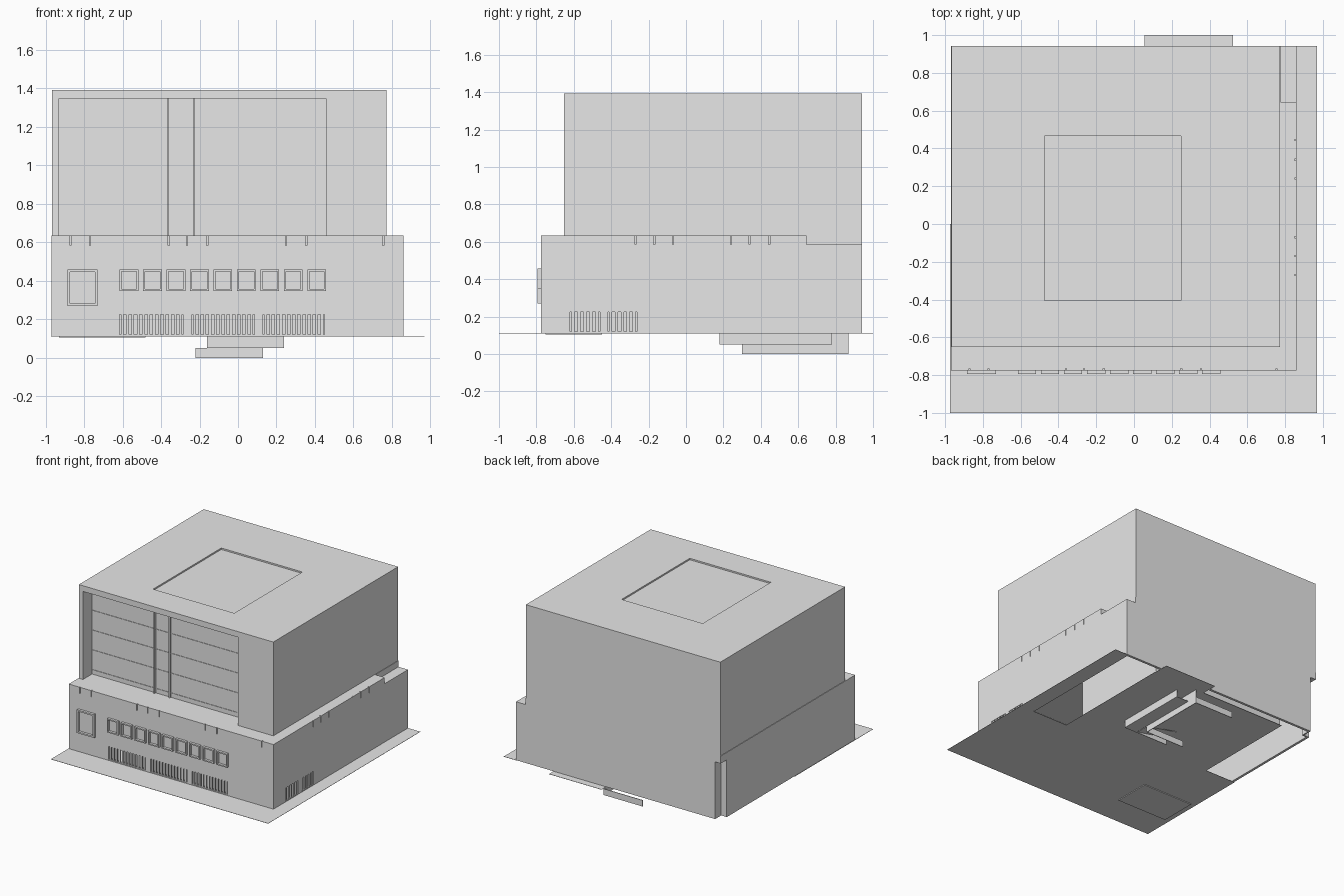
import bpy
import bmesh

old = bpy.data.objects.get("Cube")
if old:
    bpy.data.objects.remove(old, do_unlink=True)

GREY = (0.8, 0.8, 0.8, 1.0)
mat = bpy.data.materials.new("plain grey")
mat.use_nodes = True
mat.diffuse_color = GREY
mat.node_tree.nodes["Principled BSDF"].inputs["Base Color"].default_value = GREY


def add_box(bm, x0, x1, y0, y1, z0, z1):
    cube = bmesh.ops.create_cube(bm, size=1)["verts"]
    for v in cube:
        v.co.x = x1 if v.co.x > 0 else x0
        v.co.y = y1 if v.co.y > 0 else y0
        v.co.z = z1 if v.co.z > 0 else z0


def boxes(name, items):
    """One object made of axis-aligned boxes (x0, x1, y0, y1, z0, z1)."""
    bm = bmesh.new()
    for b in items:
        add_box(bm, *b)
    mesh = bpy.data.meshes.new(name)
    bm.to_mesh(mesh)
    bm.free()
    mesh.materials.append(mat)
    obj = bpy.data.objects.new(name, mesh)
    bpy.context.collection.objects.link(obj)
    return obj


def cut(obj, name, items):
    """Cut boxes out of an object with a hidden helper."""
    tool = boxes(name, items)
    tool.hide_render = True
    tool.hide_set(True)
    tool.display_type = "WIRE"
    mod = obj.modifiers.new(name, "BOOLEAN")
    mod.operation = "DIFFERENCE"
    mod.solver = "EXACT"
    mod.object = tool


# Main levels and planes
LEFT, RIGHT, FRONT, BACK = -0.97, 0.86, -0.775, 0.942
GROUND, LEDGE, TOP = 0.113, 0.635, 1.393
SILL, HEAD = 0.12, 0.225

# Lower storey: hollow shell, open underneath
base = boxes("lower_storey", [(LEFT, RIGHT, FRONT, BACK, GROUND, LEDGE)])
cut(base, "interior_cutter", [(LEFT + .02, RIGHT - .02, FRONT + .02, BACK - .02, 0, .57)])
cut(base, "ledge_step_cutter", [(.775, 1, .645, 1, .585, 1)])
cut(base, "back_corner_cutter", [(-1, -.92, .865, 1, 0, .575)])

# Ground-floor openings
front_bays = [(-.615, -.285), (-.24, .085), (.13, .45)]
side_bays = [(-.62, -.46), (-.418, -.262)]
cut(base, "front_opening_cutter",
    [(a, b, FRONT - .05, FRONT + .05, SILL, HEAD) for a, b in front_bays])
cut(base, "side_opening_cutter",
    [(RIGHT - .05, RIGHT + .05, a, b, SILL, HEAD) for a, b in side_bays])

# Narrow joints in the parapet
front_joints = [-.87, -.77, -.36, -.265, -.16, .25, .355, .755]
side_joints = [-.27, -.17, -.07, .24, .34, .445]
cut(base, "parapet_joint_cutter",
    [(x - .003, x + .003, FRONT - .02, FRONT + .01, .585, .66) for x in front_joints]
    + [(RIGHT - .01, RIGHT + .02, y - .003, y + .003, .585, .66) for y in side_joints])

# Vertical bars in the openings
bars = []
for a, b in front_bays:
    step = (b - a) / 12
    for i in range(12):
        x = a + (i + .5) * step
        bars.append((x - .007, x + .007, FRONT + .003, FRONT + .015, SILL, HEAD))
boxes("front_window_bars", bars)
bars = []
for a, b in side_bays:
    step = (b - a) / 5
    for i in range(5):
        y = a + (i + .5) * step
        bars.append((RIGHT - .015, RIGHT - .003, y - .008, y + .008, SILL, HEAD))
boxes("side_window_bars", bars)


# Projecting square window frames with recessed panes
def window(name, x0, x1, z0, z1, rim):
    y0, y1 = FRONT - .02, FRONT + .005
    boxes(name, [
        (x0, x0 + rim, y0, y1, z0, z1), (x1 - rim, x1, y0, y1, z0, z1),
        (x0 + rim, x1 - rim, y0, y1, z0, z0 + rim),
        (x0 + rim, x1 - rim, y0, y1, z1 - rim, z1)])


window("large_window_frame", -.885, -.73, .27, .458, .012)
for i in range(9):
    x = -.615 + i * .122
    window(f"small_window_frame_{i + 1}", x, x + .097, .347, .458, .01)

# Upper block with a recessed facade and a sunken roof panel
upper = boxes("upper_block", [(LEFT + .004, .772, -.652, BACK, LEDGE, TOP)])
cut(upper, "facade_recess_cutter", [(-.93, .458, -.8, -.535, .5, 1.347)])
cut(upper, "roof_panel_cutter", [(-.475, .25, -.405, .465, TOP - .012, TOP + .1)])

# Facade fins and thin ledges
boxes("facade_fins", [(x - .005, x + .005, -.55, -.53, LEDGE, 1.347) for x in (-.365, -.23)])
boxes("facade_ledges", [(-.93, .458, -.539, -.53, z - .003, z + .003)
                        for z in [.67 + .16 * i for i in range(5)]])

# Paving and floor, with gaps left along the back and sides
thin = (GROUND - .002, GROUND)
boxes("paving", [
    (-.973, .97, -1, -.15, *thin),
    (-.973, .53, -.15, 0, *thin),
    (-.7, .53, 0, .87, *thin),
    (.055, .525, .87, 1, *thin),
    (.85, .97, -.15, BACK, *thin)])
boxes("floor_panel", [(-.93, -.48, -.75, -.45, .105, .112)])

# Interior core and the small return walls at the back corner
boxes("inner_core", [(-.7, .5, 0, .85, GROUND, .575)])
boxes("corner_return", [
    (-.92, -.91, .855, .93, GROUND, .575),
    (-.96, -.91, .855, .865, GROUND, .575)])

# Stairwell walls hanging below the floor
boxes("upper_stair_walls", [
    (.235, .24, .18, .78, .05, GROUND),
    (-.16, .24, .18, .185, .05, GROUND),
    (.13, .24, .18, .78, .05, .054)])
boxes("lower_stair_walls", [
    (.125, .13, .30, .87, 0, GROUND),
    (-.22, .13, .865, .87, 0, .05),
    (-.22, .13, .30, .305, 0, .05)])

# Sloping stair soffit
ramp = boxes("stair_ramp", [(-.16, .125, .19, .30, .05, .054)])
for v in ramp.data.vertices:
    if v.co.x < 0:
        v.co.z += .058
